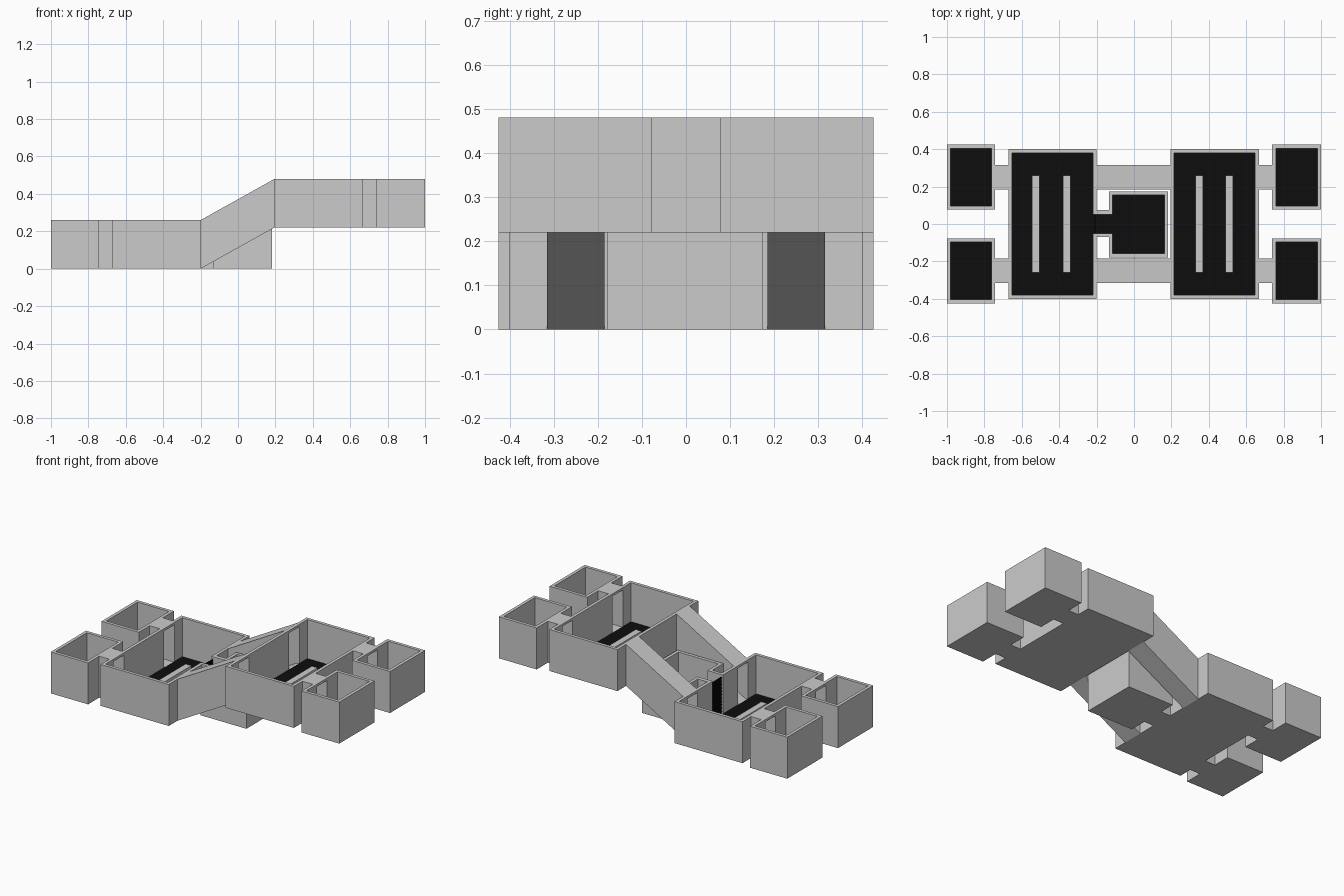
import bpy, bmesh

if "Cube" in bpy.data.objects:
    bpy.data.objects.remove(bpy.data.objects["Cube"])

W = 0.02      # wall thickness
H = 0.26      # room height
F = 0.012     # slab thickness
LIFT = 0.22   # height of the upper level

black = bpy.data.materials.new("dark_floor")
black.diffuse_color = (0.004, 0.004, 0.004, 1)
black.use_nodes = True
black.node_tree.nodes["Principled BSDF"].inputs["Base Color"].default_value = black.diffuse_color


def add_prism(bm, x0, x1, y0, y1, a, b):
    """Box along x; a and b are the (low, high) z values at x0 and x1."""
    v = [bm.verts.new(p) for p in (
        (x0, y0, a[0]), (x1, y0, b[0]), (x1, y1, b[0]), (x0, y1, a[0]),
        (x0, y0, a[1]), (x1, y0, b[1]), (x1, y1, b[1]), (x0, y1, a[1]))]
    for f in ((3, 2, 1, 0), (4, 5, 6, 7), (0, 1, 5, 4),
              (1, 2, 6, 5), (2, 3, 7, 6), (3, 0, 4, 7)):
        bm.faces.new([v[i] for i in f])


def finish(name, bm, mat=None):
    bm.normal_update()
    me = bpy.data.meshes.new(name)
    bm.to_mesh(me)
    bm.free()
    ob = bpy.data.objects.new(name, me)
    bpy.context.collection.objects.link(ob)
    if mat:
        me.materials.append(mat)
    return ob


def boxes(name, items, mat=None):
    bm = bmesh.new()
    for x0, x1, y0, y1, z0, z1 in items:
        add_prism(bm, x0, x1, y0, y1, (z0, z1), (z0, z1))
    return finish(name, bm, mat)


def x_wall(x0, x1, y0, y1, z, doors):
    """Wall running along y, split around doors (low y, high y, door top)."""
    out, y = [], y0
    for d0, d1, top in doors:
        out.append((x0, x1, y, d0, z + F, z + H))
        if top < H:
            out.append((x0, x1, d0, d1, z + top, z + H))
        y = d1
    out.append((x0, x1, y, y1, z + F, z + H))
    return out


def room(name, x0, x1, y0, y1, z, left=(), right=()):
    parts = [(x0, x1, y0, y1, z, z + F),
             (x0 + W, x1 - W, y0, y0 + W, z + F, z + H),
             (x0 + W, x1 - W, y1 - W, y1, z + F, z + H)]
    parts += x_wall(x0, x0 + W, y0, y1, z, left)
    parts += x_wall(x1 - W, x1, y0, y1, z, right)
    boxes(name, parts)
    boxes(name + "_floor", [(x0 + W, x1 - W, y0 + W, y1 - W, z + F, z + F + 0.004)], black)


def tunnel(name, x0, x1, yc, za, zb):
    """Roofed passage, level or sloping."""
    y0, y1, t = yc - 0.065, yc + 0.065, 0.015
    bm = bmesh.new()
    for lo, hi, ya, yb in ((0, F, y0, y1), (H - t, H, y0, y1),
                           (F, H - t, y0, y0 + t), (F, H - t, y1 - t, y1)):
        add_prism(bm, x0, x1, ya, yb, (za + lo, za + hi), (zb + lo, zb + hi))
    finish(name, bm)


TOP = H - 0.015
pair = [(-0.30, -0.20, TOP), (0.20, 0.30, TOP)]
gate_door = (-0.05, 0.05, H)

# Two main halls
room("lower_hall", -0.672, -0.2, -0.4, 0.4, 0, pair, [pair[0], gate_door, pair[1]])
room("upper_hall", 0.195, 0.668, -0.4, 0.4, LIFT, pair, pair)

# Long tables in the halls
for name, z, xs in (("lower", 0, (-0.545, -0.38)), ("upper", LIFT, (0.33, 0.49))):
    boxes(name + "_tables", [(x, x + 0.04, -0.26, 0.26, z + F, z + 0.045) for x in xs])

# Corner rooms, short passages and sloping passages
for s, side in ((-1, "front"), (1, "back")):
    y0, y1 = sorted((s * 0.077, s * 0.425))
    door = [(min(s * 0.2, s * 0.3), max(s * 0.2, s * 0.3), TOP)]
    room(side + "_lower_chamber", -1, -0.742, y0, y1, 0, (), door)
    room(side + "_upper_chamber", 0.738, 1, y0, y1, LIFT, door, ())
    tunnel(side + "_lower_passage", -0.742, -0.672, s * 0.25, 0, 0)
    tunnel(side + "_upper_passage", 0.668, 0.738, s * 0.25, LIFT, LIFT)
    tunnel(side + "_ramp_passage", -0.2, 0.195, s * 0.25, 0, LIFT)

# Middle room and its open neck
room("middle_room", -0.134, 0.183, -0.178, 0.174, 0, [gate_door])
boxes("middle_neck", [(-0.2, -0.134, -0.07, 0.075, 0, F),
                      (-0.2, -0.134, -0.07, -0.05, F, H),
                      (-0.2, -0.134, 0.05, 0.075, F, H)])
boxes("middle_neck_floor", [(-0.22, -0.114, -0.05, 0.05, F, F + 0.004)], black)

# Barred gate in the neck doorway
bars = [(-0.213, -0.207, y - 0.003, y + 0.003, F, 0.245)
        for y in [-0.045 + 0.015 * i for i in range(7)]]
bars += [(-0.213, -0.207, -0.05, 0.05, z - 0.003, z + 0.003)
         for z in [0.03 + 0.021 * i for i in range(11)]]
boxes("barred_gate", bars, black)
